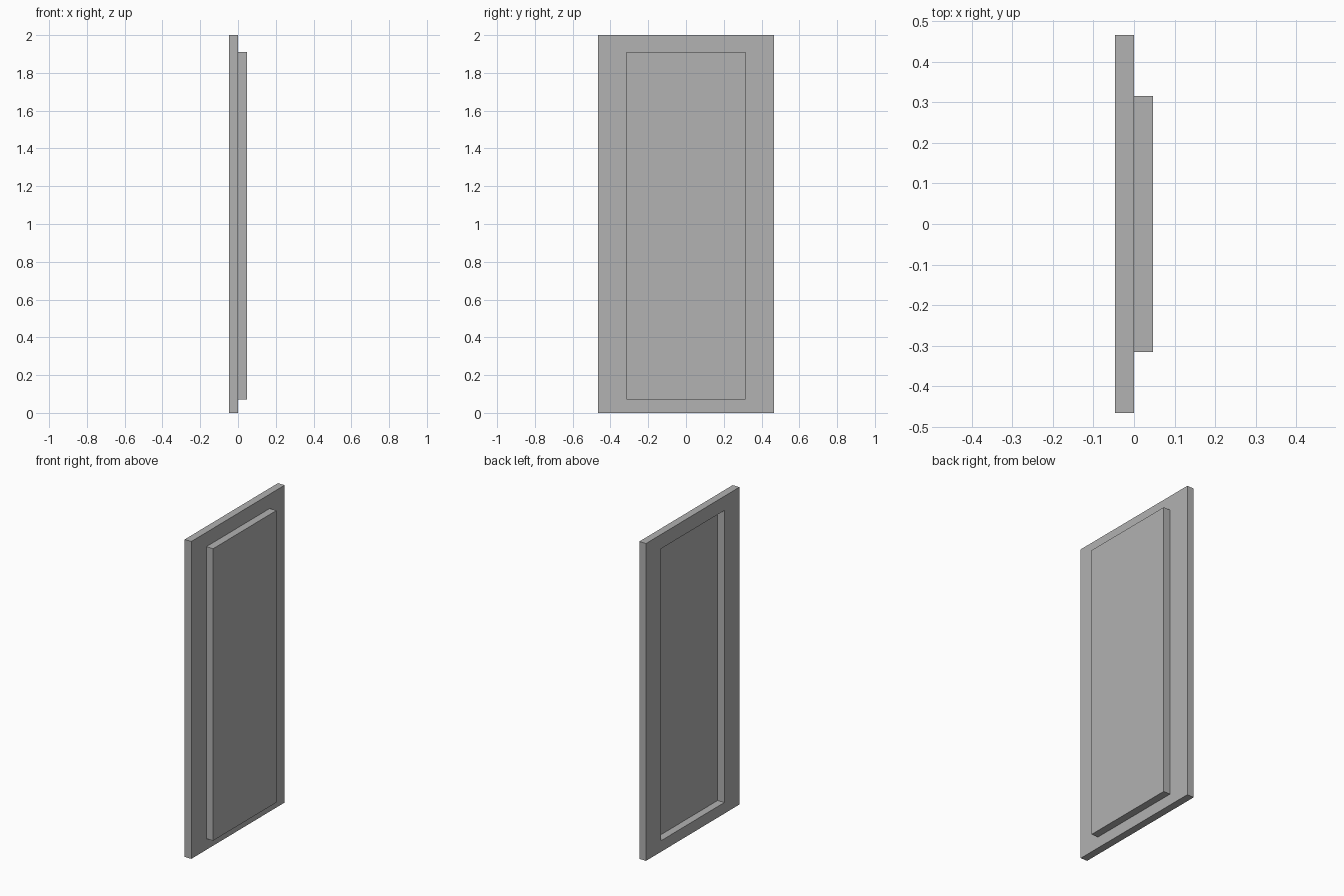
import bpy
import bmesh

if "Cube" in bpy.data.objects:
    bpy.data.objects.remove(bpy.data.objects["Cube"], do_unlink=True)

THICK = 0.047
OUTER = (0.465, 0.0, 2.0)      # half width, bottom, top
OPENING = (0.315, 0.07, 1.91)

grey = bpy.data.materials.new("mid_grey")
grey.use_nodes = True
colour = (0.445, 0.445, 0.445, 1)
grey.diffuse_color = colour
grey.node_tree.nodes["Principled BSDF"].inputs["Base Color"].default_value = colour


def rectangle(bm, x, size):
    """Four corners of an upright rectangle at depth x."""
    half, low, high = size
    return [bm.verts.new((x, y, z)) for y, z in
            ((-half, low), (half, low), (half, high), (-half, high))]


def bridge(bm, a, b):
    """Quads joining two rectangles corner to corner."""
    for i in range(4):
        j = (i + 1) % 4
        bm.faces.new((a[i], a[j], b[j], b[i]))


def finish(bm, name):
    bmesh.ops.recalc_face_normals(bm, faces=bm.faces)
    mesh = bpy.data.meshes.new(name)
    bm.to_mesh(mesh)
    bm.free()
    mesh.materials.append(grey)
    obj = bpy.data.objects.new(name, mesh)
    bpy.context.collection.objects.link(obj)


# Frame with a rectangular opening
bm = bmesh.new()
loops = [rectangle(bm, x, size) for x, size in
         ((-THICK, OUTER), (0, OUTER), (0, OPENING), (-THICK, OPENING))]
for i in range(4):
    bridge(bm, loops[i], loops[(i + 1) % 4])
finish(bm, "door_frame")

# Panel closing the opening and standing proud of the frame
bm = bmesh.new()
back = rectangle(bm, 0, OPENING)
face = rectangle(bm, THICK, OPENING)
bridge(bm, back, face)
bm.faces.new(back)
bm.faces.new(face)
finish(bm, "raised_panel")
